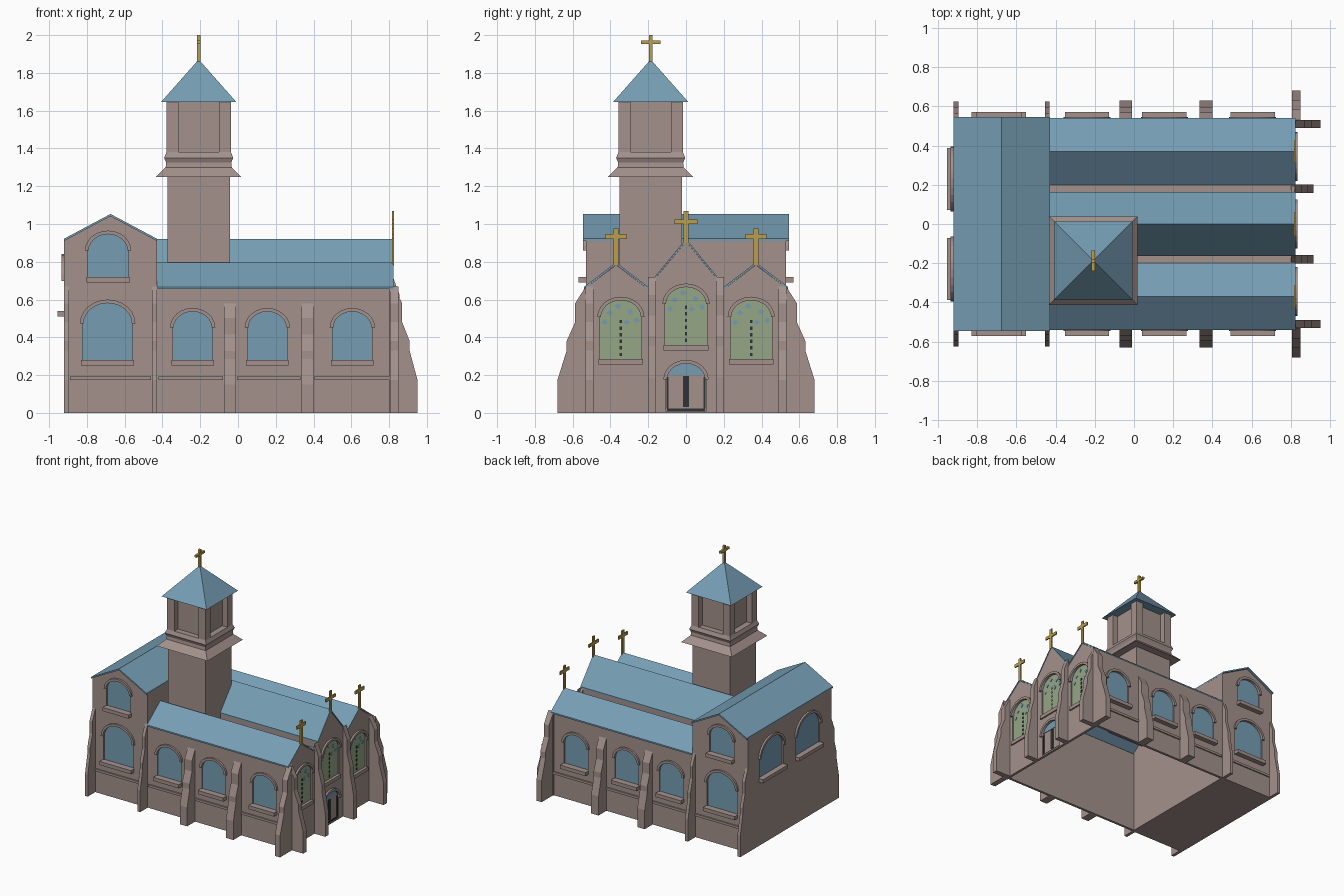
import bpy, bmesh, math
from mathutils import Vector

if "Cube" in bpy.data.objects:
    bpy.data.objects.remove(bpy.data.objects["Cube"])


def material(name, rgb):
    m = bpy.data.materials.new(name)
    m.diffuse_color = (*rgb, 1)
    m.use_nodes = True
    m.node_tree.nodes["Principled BSDF"].inputs["Base Color"].default_value = m.diffuse_color
    return m


STONE = material("stone", (.37, .285, .265))
BLUE = material("blue_slate", (.18, .34, .455))
GOLD = material("gold", (.50, .345, .075))
GREEN = material("green_glass", (.30, .39, .24))
DARK = material("dark_iron", (.028, .034, .033))


def finish(name, bm, mat):
    bmesh.ops.recalc_face_normals(bm, faces=bm.faces[:])
    me = bpy.data.meshes.new(name)
    bm.to_mesh(me)
    bm.free()
    me.materials.append(mat)
    ob = bpy.data.objects.new(name, me)
    bpy.context.collection.objects.link(ob)
    return ob


def plate(name, loops, w0, w1, f, mat):
    """Solid from 2D outlines (first outer, rest holes) between depths w0 and w1."""
    bm = bmesh.new()
    normal = Vector(f(0, 0, 1)) - Vector(f(0, 0, 0))
    layers = []
    for w in (w0, w1):
        edges, rings = [], []
        for lp in loops:
            vs = [bm.verts.new(f(u, v, w)) for u, v in lp]
            edges += [bm.edges.new((vs[i - 1], vs[i])) for i in range(len(vs))]
            rings.append(vs)
        layers.append(rings)
        bmesh.ops.triangle_fill(bm, edges=edges, use_beauty=True, normal=normal)
    for a, b in zip(*layers):
        for i in range(len(a)):
            bm.faces.new((a[i - 1], a[i], b[i], b[i - 1]))
    flat = [e for e in bm.edges if len(e.link_faces) == 2]
    bmesh.ops.recalc_face_normals(bm, faces=bm.faces[:])
    bmesh.ops.dissolve_limit(bm, angle_limit=0.01, verts=[], edges=flat) if len(loops) == 1 else None
    return finish(name, bm, mat)


def rect(u0, u1, v0, v1):
    return [(u0, v0), (u1, v0), (u1, v1), (u0, v1)]


def arc(c, hw, spring, rise, n=12):
    return [(c + hw * math.cos(math.pi * i / n), spring + rise * math.sin(math.pi * i / n)) for i in range(n + 1)]


def arch(c, hw, z0, z1):
    return [(c - hw, z0), (c + hw, z0)] + arc(c, hw, z1 - .85 * hw, .85 * hw)


def box(name, x, y, z, mat):
    return plate(name, [rect(*x, *y)], z[0], z[1], lambda u, v, w: (u, v, w), mat)


def loft(name, cx, cy, rings, mat):
    """Stack of square rings (half width, z)."""
    bm = bmesh.new()
    rs = [[bm.verts.new((cx + sx * h, cy + sy * h, z)) for sx, sy in ((-1, -1), (1, -1), (1, 1), (-1, 1))]
          for h, z in rings]
    for a, b in zip(rs, rs[1:]):
        for i in range(4):
            bm.faces.new((a[i - 1], a[i], b[i], b[i - 1]))
    bm.faces.new(rs[0])
    bm.faces.new(rs[-1])
    return finish(name, bm, mat)


# wall frames: u along the wall, v up, w outwards
def side(s):
    return lambda u, v, w: (u, s * (.53 + w), v)


def front(u, v, w):
    return (.82 + w, u, v)


def back(u, v, w):
    return (-.92 - w, u, v)


def window(name, c, hw, z0, z1, f, glass=BLUE, sill=.04):
    r = .85 * hw
    sp = z1 - r
    plate(name + "_backing", [arch(c, hw, z0, z1)], -.02, -.016, f, STONE)
    plate(name + "_glass", [arch(c, hw, z0, z1)], -.016, -.01, f, glass)
    hood = arc(c, hw + .015, sp, r + .015) + arc(c, hw - .004, sp, r - .004)[::-1]
    plate(name + "_hood", [hood], -.005, .015, f, STONE)
    if sill:
        plate(name + "_sill", [rect(c - hw - .008, c + hw + .008, z0 - .015, z0 + .014)], -.01, sill, f, STONE)


def wall(name, outline, wins, f):
    plate(name, [outline] + [arch(*w) for w in wins], -.02, 0, f, STONE)


def buttress(name, a, b, depth, h, place):
    prof = [(-.01, 0), (1, 0), (1, .175), (.68, .33), (.68, .38), (.38, .48), (.38, .58), (0, .67), (-.01, .67)]
    pts = [(d * depth, z * h / .67) for d, z in prof]
    plate(name, [pts], a, b, place, STONE)


# long sides: walls, windows, ledges and buttresses, mirrored
NAVE = [(c, .105, .265, .54) for c in (-.24, .155, .605)]
TRANS = [(-.69, .132, .265, .585), (-.688, .107, .705, .95)]
for s, tag in ((-1, "front"), (1, "rear")):
    f = side(s)
    wall(f"nave_wall_{tag}", rect(-.43, .82, 0, .665), NAVE, f)
    wall(f"transept_gable_{tag}", [(-.92, 0), (-.43, 0), (-.43, .915), (-.675, 1.042), (-.92, .915)], TRANS, f)
    for i, w in enumerate(NAVE + TRANS):
        window(f"side_window_{tag}_{i}", *w, f)
    for i, (a, b) in enumerate(((-.89, -.46), (-.42, -.08), (-.005, .33), (.405, .8))):
        plate(f"ledge_{tag}_{i}", [rect(a, b, .173, .192)], -.005, .01, f, STONE)

    def out(d, z, w, s=s):
        return (w, s * (.53 + d), z)
    for i, (a, b, d, h) in enumerate(((-.92, -.895, .095, .67), (-.455, -.43, .095, .67), (-.075, -.01, .1, .58),
                                      (.335, .4, .1, .58), (.805, .85, .15, .67))):
        buttress(f"side_buttress_{tag}_{i}", a, b, d, h, out)
    # facade buttresses
    for i, (c, d, h) in enumerate(((.18, .095, .72), (.51, .13, .67))):
        buttress(f"facade_buttress_{tag}_{i}", s * c - .021, s * c + .021, d, h, lambda d, z, w: (.82 + d, w, z))

# back wall, inner transept wall and floor
BACK = [(c, .15, .525, .825) for c in (-.23, .23)]
wall("back_wall", rect(-.53, .53, 0, .92), BACK, back)
for i, w in enumerate(BACK):
    window(f"back_window_{i}", *w, back, sill=.035)
box("transept_inner_wall", (-.45, -.43), (-.53, .53), (0, .915), STONE)
box("transept_floor", (-.92, -.43), (-.53, .53), (0, .01), STONE)

# facade with three gables
half = [(.54, 0), (.54, .655), (.37, .783), (.2, .655), (.16, .715)]
outline = half + [(0, .908)] + [(-y, z) for y, z in reversed(half)]
FACADE = [(-.345, .11, .27, .6), (0, .11, .345, .67), (.345, .11, .27, .6)]
DOOR = (0, .105, .008, .265)
wall("facade", outline, FACADE + [DOOR], front)
for i, (c, hw, z0, z1) in enumerate(FACADE):
    window(f"facade_window_{i}", c, hw, z0, z1, front, GREEN, sill=.012)
    # painted panes and leading
    for j, (du, dz) in enumerate(((-.06, .07), (.05, .065), (-.015, .035), (.03, .12), (-.085, .12), (.085, .11))):
        u, z = c + du, z1 - dz
        plate(f"blue_pane_{i}_{j}", [[(u - .018, z), (u, z - .016), (u + .018, z), (u, z + .016)]],
              -.01, -.006, front, BLUE)
    for j in range(6):
        z = z0 + .03 + j * .035
        plate(f"leading_{i}_{j}", [rect(c - .006, c + .006, z, z + .018)], -.01, -.006, front, DARK)

# door
window("door", *DOOR, front, STONE, sill=0)
plate("door_fanlight", [arc(0, .1, .2, .06)], -.01, -.006, front, BLUE)
for i, r in enumerate((rect(-.1, .1, .01, .022), rect(-.015, .015, .03, .195), rect(-.103, -.092, .022, .19),
                       rect(.092, .103, .022, .19))):
    plate(f"door_iron_{i}", [r], -.01, -.006, front, DARK)


# roofs
def roof(name, c, h, z0, z1, a, b, f):
    t = .012
    plate(name, [[(c - h, z0), (c, z1), (c + h, z0), (c + h, z0 - t), (c, z1 - t), (c - h, z0 - t)]], a, b, f, BLUE)


def along_x(u, v, w):
    return (w, u, v)


for c in (-.37, .37):
    roof("aisle_roof", c, .17, .667, .797, -.43, .823, along_x)
roof("nave_roof", 0, .163, .725, .921, -.43, .823, along_x)
roof("transept_roof", -.675, .246, .922, 1.053, -.546, .546, lambda u, v, w: (u, w, v))
for s in (-1, 1):
    y0, y1 = sorted((s * .155, s * .205))
    box("gutter", (-.43, .82), (y0, y1), (.645, .665), STONE)
    y0, y1 = sorted((s * .145, s * .16))
    box("clerestory_wall", (-.43, .82), (y0, y1), (.645, .72), STONE)

# tower
TX, TY = -.208, -.187
loft("tower_shaft", TX, TY, [(.165, .64), (.165, 1.25), (.225, 1.25), (.175, 1.3), (.172, 1.325), (.183, 1.35),
                             (.171, 1.38)], STONE)
loft("belfry_core", TX, TY, [(.125, 1.38), (.125, 1.65)], STONE)
for sx in (-1, 1):
    for sy in (-1, 1):
        loft("belfry_post", TX + sx * .139, TY + sy * .139, [(.032, 1.375), (.032, 1.65)], STONE)
loft("tower_roof", TX, TY, [(.2, 1.645), (.001, 1.87)], BLUE)


# crosses
def cross(name, x, y, z0, z1, zbar, arm, wd, th):
    box(name + "_upright", (x - th, x + th), (y - wd, y + wd), (z0, z1), GOLD)
    box(name + "_bar", (x - th, x + th), (y - arm, y + arm), (zbar - wd, zbar + wd), GOLD)


cross("tower_cross", TX, TY, 1.85, 2.0, 1.963, .052, .009, .009)
cross("centre_cross", .82, 0, .9, 1.07, 1.012, .062, .012, .005)
for y in (-.37, .37):
    cross("aisle_cross", .82, y, .78, .975, .933, .056, .013, .005)
